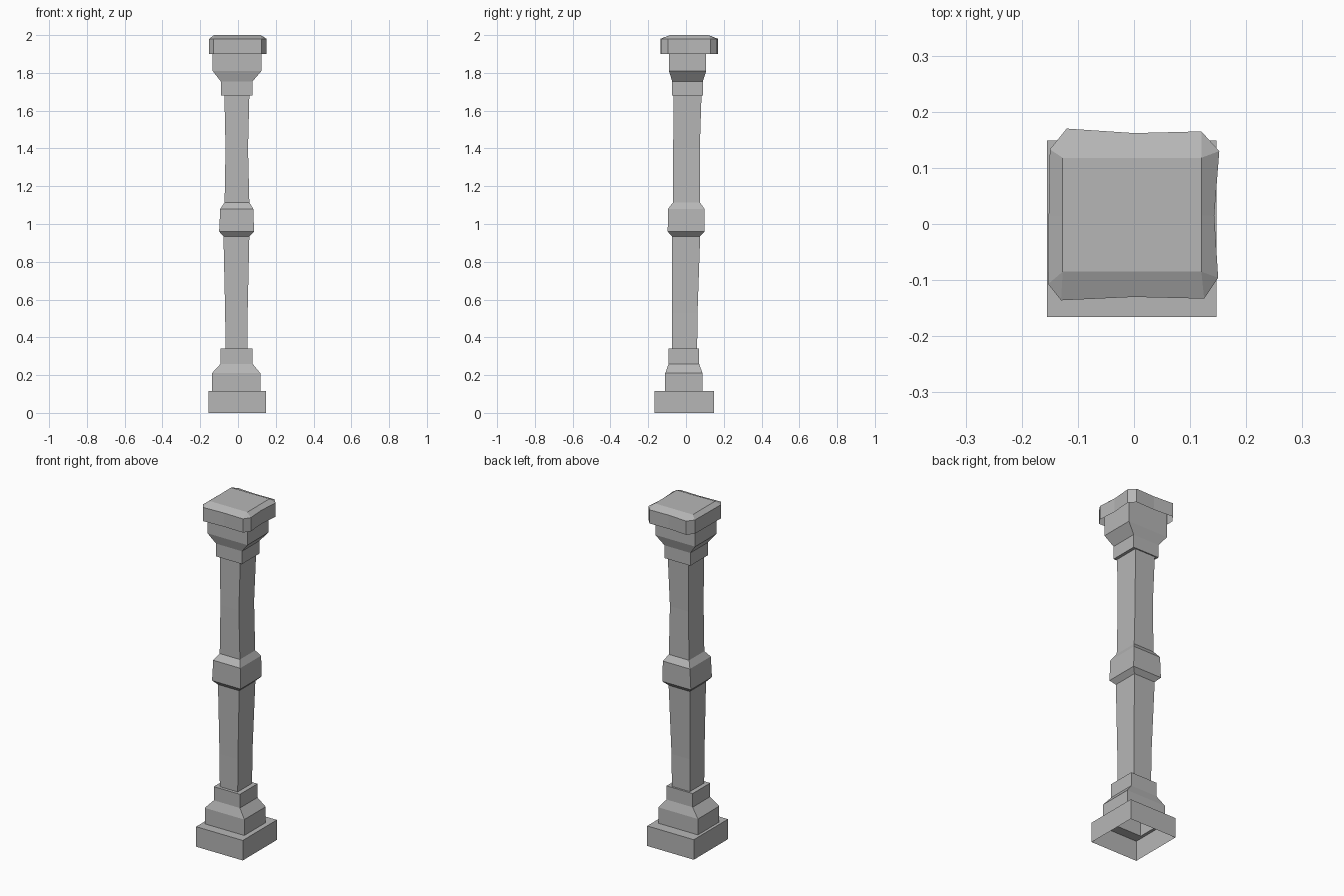
import bpy, bmesh

if "Cube" in bpy.data.objects:
    bpy.data.objects.remove(bpy.data.objects["Cube"], do_unlink=True)

stone = bpy.data.materials.new("grey_stone")
stone.use_nodes = True
grey = (0.47, 0.47, 0.47, 1)
stone.diffuse_color = grey
stone.node_tree.nodes["Principled BSDF"].inputs["Base Color"].default_value = grey


def loft(name, rings, top=False):
    """Skin a stack of rings, each a counter-clockwise list of points."""
    bm = bmesh.new()
    loops = [[bm.verts.new(p) for p in ring] for ring in rings]
    for low, high in zip(loops, loops[1:]):
        n = len(low)
        for i in range(n):
            j = (i + 1) % n
            bm.faces.new((low[i], low[j], high[j], high[i]))
    if top:
        bm.faces.new(loops[-1])
    mesh = bpy.data.meshes.new(name)
    bm.to_mesh(mesh)
    bm.free()
    mesh.materials.append(stone)
    obj = bpy.data.objects.new(name, mesh)
    bpy.context.collection.objects.link(obj)
    return obj


def box_ring(z, x0, x1, y0, y1):
    return [(x0, y0, z), (x1, y0, z), (x1, y1, z), (x0, y1, z)]


def square_part(name, *levels, top=False):
    loft(name, [box_ring(*level) for level in levels], top)


# Sections shared by neighbouring parts: x0, x1, y0, y1
plinth = (-0.155, 0.147, -0.166, 0.149)
block = (-0.138, 0.118, -0.11, 0.087)
neck = (-0.092, 0.077, -0.092, 0.07)
foot = (-0.066, 0.05, -0.074, 0.059)
under_collar = (-0.077, 0.06, -0.075, 0.075)
over_collar = (-0.071, 0.06, -0.068, 0.073)
shaft_top = (-0.072, 0.06, -0.065, 0.082)
upper_neck = (-0.091, 0.077, -0.073, 0.089)
upper_block = (-0.134, 0.124, -0.09, 0.107)

# Base, open underneath, with stepped ledges
square_part("base", (0, *plinth), (0.117, *plinth), (0.117, *block),
            (0.21, *block), (0.26, *neck), (0.34, *neck), (0.34, *foot))

# Lower shaft, swelling slightly upwards
square_part("lower_shaft", (0.34, *foot), (0.53, -0.068, 0.051, -0.074, 0.061),
            (0.935, *under_collar))

# Bevelled collar at mid height
square_part("collar", (0.935, *under_collar), (0.96, -0.1, 0.085, -0.097, 0.098),
            (1.08, -0.094, 0.081, -0.095, 0.098), (1.115, *over_collar))

# Upper shaft, waisted in the middle
square_part("upper_shaft", (1.115, *over_collar), (1.4, -0.066, 0.053, -0.068, 0.073),
            (1.68, *shaft_top))

# Capital flaring out under the cap
square_part("capital", (1.68, *shaft_top), (1.68, *upper_neck), (1.755, *upper_neck),
            (1.81, *upper_block), (1.96, *upper_block), top=True)

# Worn cap slab with clipped corners and hollowed sides
rim = [(-0.13, -0.136), (0, -0.13), (0.125, -0.133), (0.15, -0.096),
       (0.143, 0.015), (0.152, 0.13), (0.12, 0.165), (0, 0.162),
       (-0.12, 0.17), (-0.15, 0.133), (-0.152, 0.015), (-0.153, -0.107)]
x0, x1, y0, y1 = -0.127, 0.12, -0.085, 0.118
crown = [(min(max(x, x0), x1), min(max(y, y0), y1), 2.0) for x, y in rim]
cap = loft("cap", [[(x, y, 1.9) for x, y in rim],
                   [(x, y, 1.98) for x, y in rim], crown], top=True)
bm = bmesh.new()
bm.from_mesh(cap.data)
bmesh.ops.remove_doubles(bm, verts=bm.verts, dist=0.005)
bm.to_mesh(cap.data)
bm.free()
